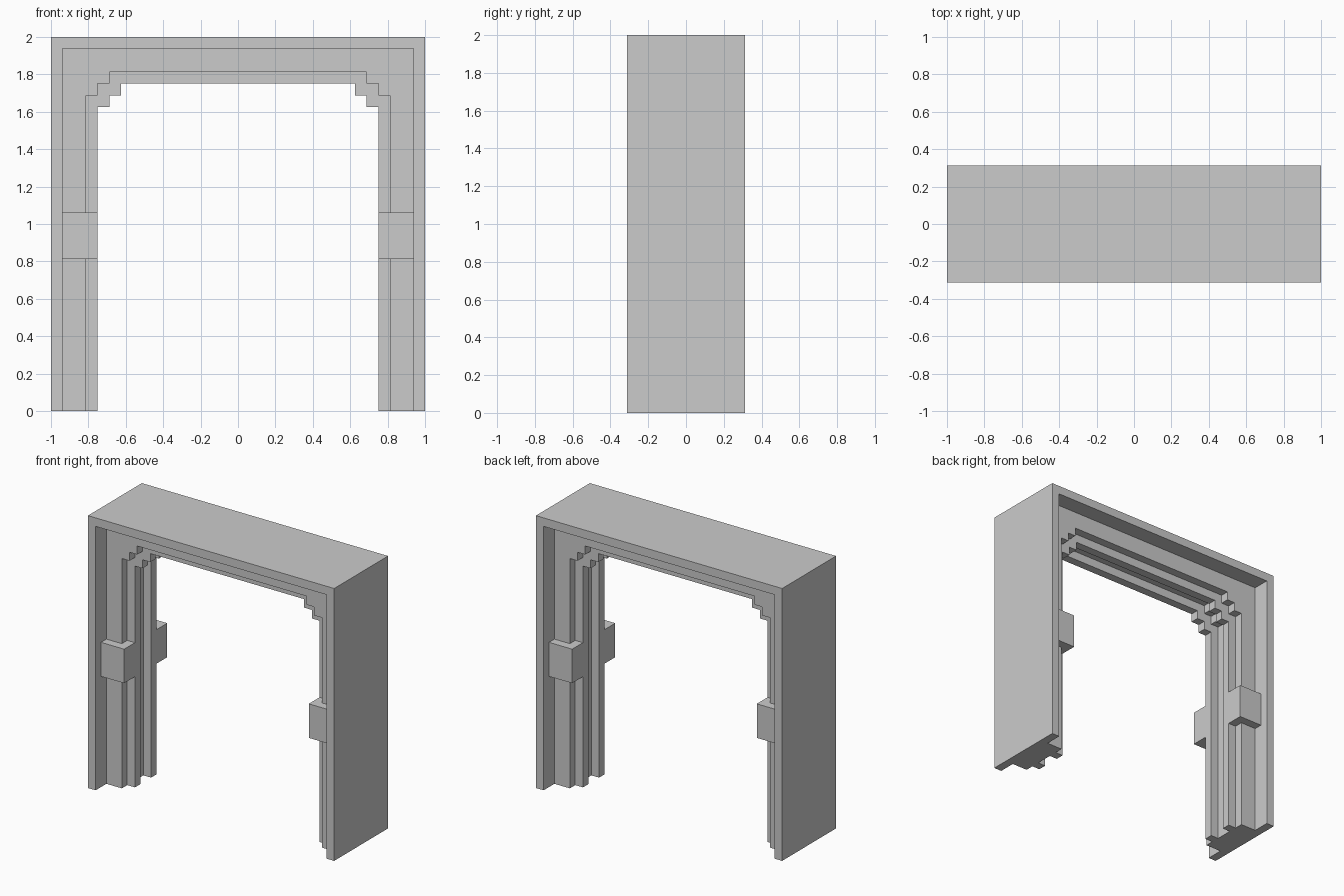
import bpy, bmesh

if "Cube" in bpy.data.objects:
    bpy.data.objects.remove(bpy.data.objects["Cube"])

U = 1 / 16  # the model sits on a 1/16 unit grid


def arch(right_half):
    """Mirror a right-hand (x, z) outline into a full open arch path."""
    return right_half + [(-x, z) for x, z in reversed(right_half)]


def stepped(w, h):
    """Right-hand outline with a stair-stepped upper corner."""
    return [(w, 0), (w, h - 2), (w - 1, h - 2), (w - 1, h - 1), (w - 2, h - 1), (w - 2, h)]


# Nested arch outlines, from outside to inside
rings = [
    arch([(16, 0), (16, 32)]),
    arch([(15, 0), (15, 31)]),
    arch(stepped(13, 29)),
    arch(stepped(12, 28)),
]

# Jamb cross-section as (ring, y): rim, recessed panel, rib, central groove
front = [(0, -5), (1, -5), (1, -3), (2, -3), (2, -2), (3, -2), (3, -1), (2, -1)]
section = front + [(r, -y) for r, y in reversed(front)]

# Door frame: join neighbouring section points along the arch
bm = bmesh.new()
loops = [[bm.verts.new((x * U, y * U, z * U)) for x, z in rings[r]] for r, y in section]
for i, a in enumerate(loops):
    j = (i + 1) % len(loops)
    b = loops[j]
    if section[i][0] == section[j][0]:      # wall running front to back
        for k in range(len(a) - 1):
            bm.faces.new((a[k], a[k + 1], b[k + 1], b[k]))
    else:                                   # flat face between two outlines
        bm.faces.new(a + b[::-1])
for end in (0, -1):                         # feet
    bm.faces.new([loop[end] for loop in loops])
bmesh.ops.recalc_face_normals(bm, faces=bm.faces)
mesh = bpy.data.meshes.new("door_frame")
bm.to_mesh(mesh)
bm.free()
bpy.context.collection.objects.link(bpy.data.objects.new("door_frame", mesh))

# Blocks at mid height on both jambs, front and back
for sx, side in ((-1, "left"), (1, "right")):
    for sy, face in ((-1, "front"), (1, "back")):
        bpy.ops.mesh.primitive_cube_add(size=1, location=(sx * 13.5 * U, sy * 3 * U, 15 * U))
        block = bpy.context.object
        block.name = f"jamb_block_{face}_{side}"
        block.scale = (3 * U, 2 * U, 4 * U)
